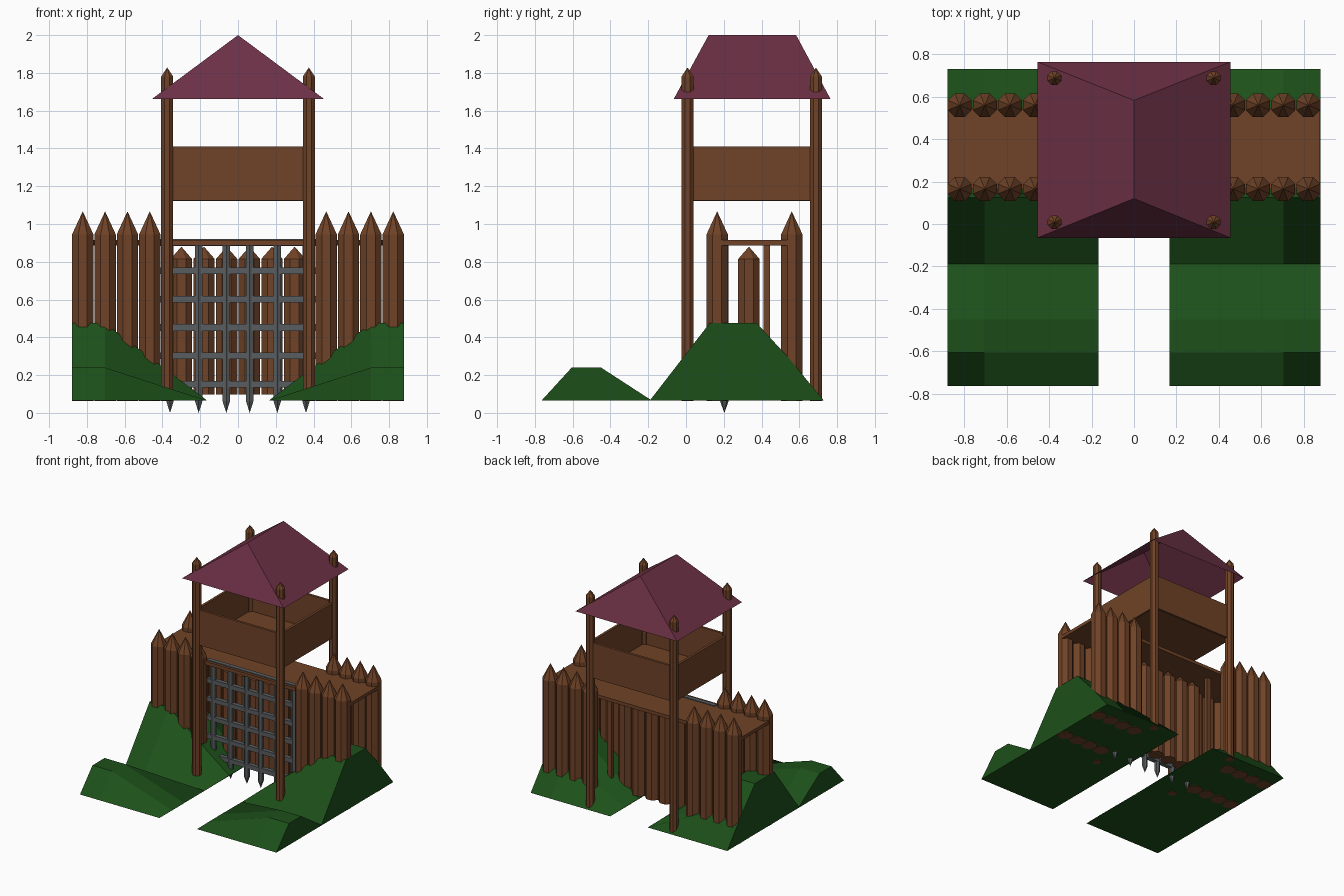
import bpy, bmesh, math

if "Cube" in bpy.data.objects:
    bpy.data.objects.remove(bpy.data.objects["Cube"])


def material(name, rgb):
    m = bpy.data.materials.new(name)
    m.diffuse_color = (*rgb, 1)
    m.use_nodes = True
    m.node_tree.nodes["Principled BSDF"].inputs["Base Color"].default_value = m.diffuse_color
    return m


WOOD = material("wood", (0.16, 0.055, 0.02))
ROOF = material("roof_cloth", (0.15, 0.03, 0.06))
GRASS = material("grass", (0.012, 0.08, 0.01))
IRON = material("iron", (0.1, 0.11, 0.115))


def finish(name, bm, mat):
    bmesh.ops.recalc_face_normals(bm, faces=bm.faces)
    mesh = bpy.data.meshes.new(name)
    bm.to_mesh(mesh)
    bm.free()
    mesh.materials.append(mat)
    ob = bpy.data.objects.new(name, mesh)
    bpy.context.collection.objects.link(ob)
    return ob


def loft(bm, rings, cap_ends=True):
    """Join rings of points with quads."""
    vs = [[bm.verts.new(p) for p in r] for r in rings]
    n = len(rings[0])
    for a, b in zip(vs, vs[1:]):
        for i in range(n):
            bm.faces.new((a[i], a[(i + 1) % n], b[(i + 1) % n], b[i]))
    if cap_ends:
        bm.faces.new(vs[0])
        bm.faces.new(vs[-1])
    return vs


def stake(name, x, y, apothem, stops, sides, mat):
    """Vertical prism ending in a point; stops = (end, shoulder, tip)."""
    end, shoulder, tip = stops
    r = apothem / math.cos(math.pi / sides)
    ang = [(i + 0.5) * 2 * math.pi / sides for i in range(sides)]
    bm = bmesh.new()
    rings = [[(x + r * math.cos(a), y + r * math.sin(a), z) for a in ang]
             for z in (end, shoulder)]
    vs = loft(bm, rings, False)
    bm.faces.new(vs[0])
    top = bm.verts.new((x, y, tip))
    for i in range(sides):
        bm.faces.new((vs[1][i], vs[1][(i + 1) % sides], top))
    return finish(name, bm, mat)


def box(name, lo, hi, mat):
    bm = bmesh.new()
    bmesh.ops.create_cube(bm, size=1)
    for v in bm.verts:
        v.co = [(l + h) / 2 + c * (h - l) for l, h, c in zip(lo, hi, v.co)]
    return finish(name, bm, mat)


# Grass banks: a double-hump profile that falls away towards the gate
BASE = 0.065
HUMPS = [(-0.765, BASE), (-0.605, 0.24), (-0.45, 0.24), (-0.188, BASE + 0.005),
         (0.125, 0.475), (0.375, 0.475), (0.54, 0.295), (0.73, BASE)]
for s, side in ((-1, "left"), (1, "right")):
    bm = bmesh.new()
    rows = []
    for x, k in ((0.88, 1), (0.705, 1), (0.168, 0.01)):
        rows.append([(s * x, y, BASE + (z - BASE) * k) for y, z in HUMPS])
    loft(bm, rows)
    finish("grass_bank_" + side, bm, GRASS)

# Palisade stakes, four on each side, front and back rows
for s in (-1, 1):
    for i in range(4):
        for y, row in ((0.165, "front"), (0.56, "back")):
            stake(f"palisade_{row}", s * (0.467 + 0.1183 * i), y, 0.0565,
                  (0.062, 0.945, 1.067), 8, WOOD)

# Gate door of shorter stakes, with a prop post at each side
for i in range(6):
    stake("gate_stake", -0.3 + 0.12 * i, 0.333, 0.0565, (0.098, 0.815, 0.88), 8, WOOD)
for s in (-1, 1):
    box("gate_prop", (s * 0.375 - 0.018, 0.41, BASE), (s * 0.375 + 0.018, 0.445, 0.89), WOOD)

# Walkway behind the palisade
box("walkway", (-0.878, 0.165, 0.887), (0.878, 0.545, 0.914), WOOD)

# Portcullis
for x in (0.062, 0.208, 0.36):
    for s in (-1, 1):
        stake("portcullis_upright", s * x, 0.203, 0.019, (0.9, 0.06, 0.0), 6, IRON)
for i in range(6):
    z = 0.152 + 0.15 * i
    box("portcullis_rail", (-0.41, 0.186, z - 0.018), (0.41, 0.22, z + 0.018), IRON)

# Tower posts
PX, Y0, Y1 = 0.375, 0.008, 0.688
for s in (-1, 1):
    for y in (Y0, Y1):
        stake("tower_post", s * PX, y, 0.032, (0.062, 1.78, 1.828), 8, WOOD)

# Lookout box: floor and four parapet walls
T = 0.01
box("lookout_floor", (-PX, Y0, 1.122), (PX, Y1, 1.14), WOOD)
for s in (-1, 1):
    box("parapet_side", (s * PX - T, Y0, 1.125), (s * PX + T, Y1, 1.41), WOOD)
for y in (Y0, Y1):
    box("parapet_end", (-PX, y - T, 1.125), (PX, y + T, 1.41), WOOD)

# Hipped roof, a thin open sheet
bm = bmesh.new()
a, b, c, d = [bm.verts.new((x, y, 1.662)) for x, y in
              ((-0.455, -0.065), (0.455, -0.065), (0.455, 0.765), (-0.455, 0.765))]
e, f = bm.verts.new((0, 0.12, 2.0)), bm.verts.new((0, 0.583, 2.0))
for face in ((a, b, e), (b, c, f, e), (c, d, f), (d, a, e, f)):
    bm.faces.new(face)
finish("hipped_roof", bm, ROOF)
